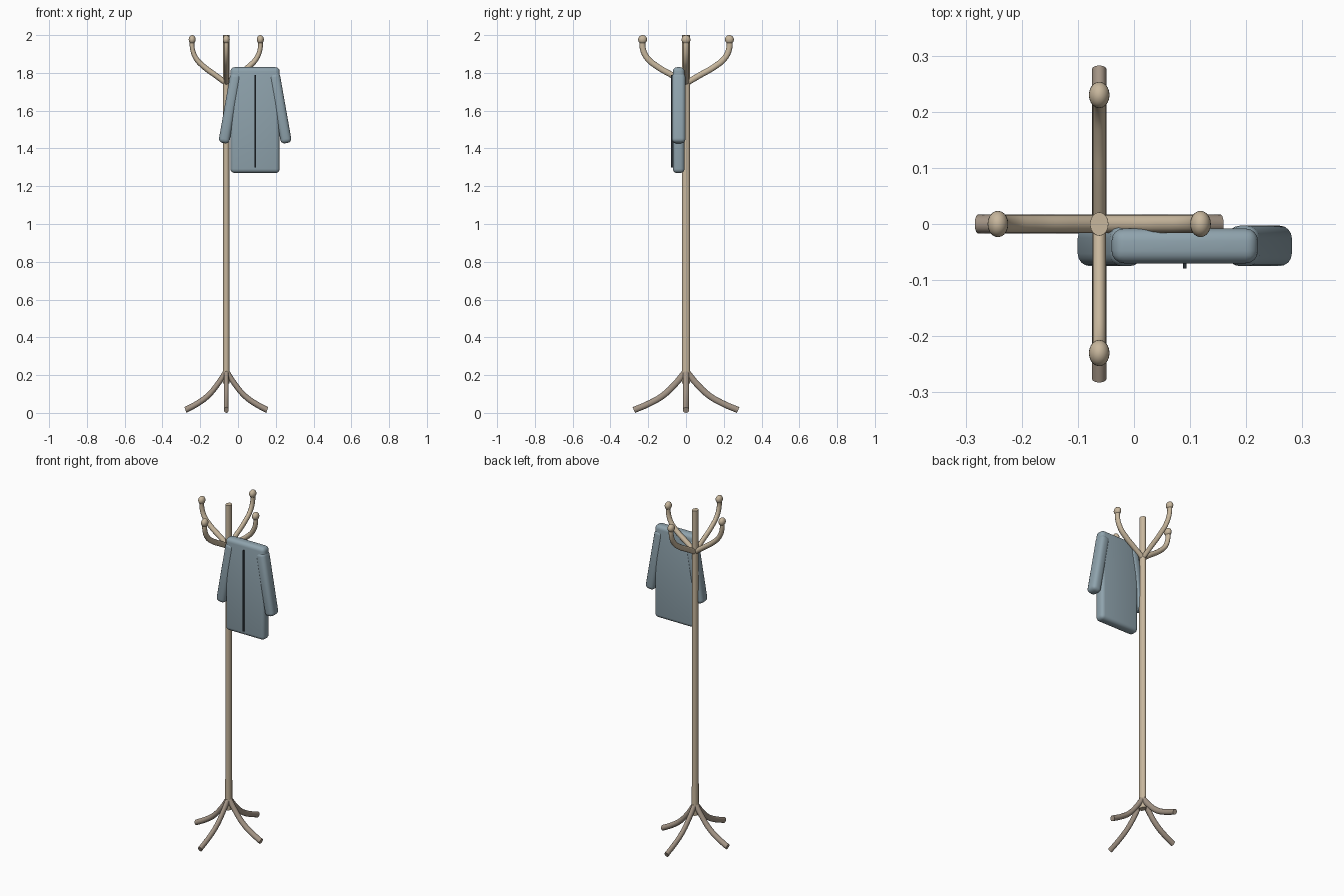
import bpy, math
from mathutils import Matrix, Vector

if "Cube" in bpy.data.objects:
    bpy.data.objects.remove(bpy.data.objects["Cube"])

STAND_X = -0.062   # stand axis
SQUASH = 0.785     # the stand is narrower in x than in y


def material(name, rgb):
    m = bpy.data.materials.new(name)
    m.diffuse_color = (*[(c / 255 / 12.92 if c < 11 else ((c / 255 + 0.055) / 1.055) ** 2.4) for c in rgb], 1)
    m.use_nodes = True
    m.node_tree.nodes["Principled BSDF"].inputs["Base Color"].default_value = m.diffuse_color
    return m


WOOD = material("light wood", (200, 183, 157))
DARK = material("dark wood", (164, 149, 134))
CLOTH = material("blue grey cloth", (143, 163, 173))
ZIP = material("zip dark", (40, 46, 52))


def finish(obj, name, mat, angle=40):
    obj.name = name
    obj.data.materials.clear()
    obj.data.materials.append(mat)
    bpy.ops.object.select_all(action='DESELECT')
    obj.select_set(True)
    bpy.context.view_layer.objects.active = obj
    bpy.ops.object.shade_smooth_by_angle(angle=math.radians(angle))
    return obj


def squash(obj):
    """Narrow a finished stand part in x and move it onto the stand axis."""
    m = Matrix.Translation((STAND_X, 0, 0)) @ Matrix.Diagonal((SQUASH, 1, 1, 1))
    obj.data.transform(m @ obj.matrix_basis)
    obj.matrix_basis = Matrix.Identity(4)


def tube(name, profile, turn, radius, mat):
    """Round bar through (distance, height) points, turned about the axis."""
    curve = bpy.data.curves.new(name, 'CURVE')
    curve.dimensions = '3D'
    curve.bevel_depth = radius
    curve.bevel_resolution = 4
    curve.use_fill_caps = True
    curve.resolution_u = 5
    spline = curve.splines.new('BEZIER')
    spline.bezier_points.add(len(profile) - 1)
    for p, (r, z) in zip(spline.bezier_points, profile):
        p.co = (r * math.cos(turn), r * math.sin(turn), z)
        p.handle_left_type = p.handle_right_type = 'AUTO'
    obj = bpy.data.objects.new(name, curve)
    bpy.context.collection.objects.link(obj)
    bpy.ops.object.select_all(action='DESELECT')
    obj.select_set(True)
    bpy.context.view_layer.objects.active = obj
    bpy.ops.object.convert(target='MESH')
    obj = bpy.context.object
    squash(obj)
    return finish(obj, name, mat)


def soft_box(name, centre, size, mat, bevel=0.0, tilt=0.0):
    bpy.ops.mesh.primitive_cube_add(size=1)
    obj = bpy.context.object
    obj.data.transform(Matrix.Translation(centre) @ Matrix.Rotation(tilt, 4, 'Y')
                       @ Matrix.Diagonal((*size, 1)))
    if bevel:
        mod = obj.modifiers.new("rounding", 'BEVEL')
        mod.width = bevel
        mod.segments = 4
        bpy.ops.object.modifier_apply(modifier=mod.name)
    return finish(obj, name, mat)


# Pole, slightly thicker at the bottom
bpy.ops.mesh.primitive_cone_add(vertices=24, radius1=0.0225, radius2=0.0208,
                                depth=1.845, location=(0, 0, 1.0775))
pole = bpy.context.object
squash(pole)
finish(pole, "pole", WOOD)

# Four legs, four hooks and their end balls
LEG = [(0, 0.222), (0.06, 0.15), (0.122, 0.092), (0.19, 0.052), (0.276, 0.015)]
HOOK = [(0, 1.745), (0.074, 1.788), (0.153, 1.834), (0.205, 1.878), (0.229, 1.93), (0.23, 1.978)]
for i, side in enumerate(("right", "back", "left", "front")):
    turn = i * math.pi / 2
    tube(side + "_leg", LEG, turn, 0.0165, DARK)
    tube(side + "_hook", HOOK, turn, 0.0158, WOOD)
    bpy.ops.mesh.primitive_uv_sphere_add(segments=20, ring_count=12, radius=0.0235,
                                         location=(0.23 * math.cos(turn), 0.23 * math.sin(turn), 1.9765))
    ball = bpy.context.object
    squash(ball)
    finish(ball, side + "_hook_ball", WOOD)

# Jacket hanging from the right hook
COAT_X = 0.0905
soft_box("jacket_body", (COAT_X, -0.039, 1.55), (0.261, 0.062, 0.56), CLOTH, 0.022)
for side, s in (("left", -1), ("right", 1)):
    soft_box(side + "_sleeve", (COAT_X + s * 0.1335, -0.039, 1.613), (0.058, 0.072, 0.375),
             CLOTH, 0.022, -s * math.radians(10))
soft_box("jacket_zip", (COAT_X, -0.0745, 1.545), (0.007, 0.009, 0.49), ZIP)
